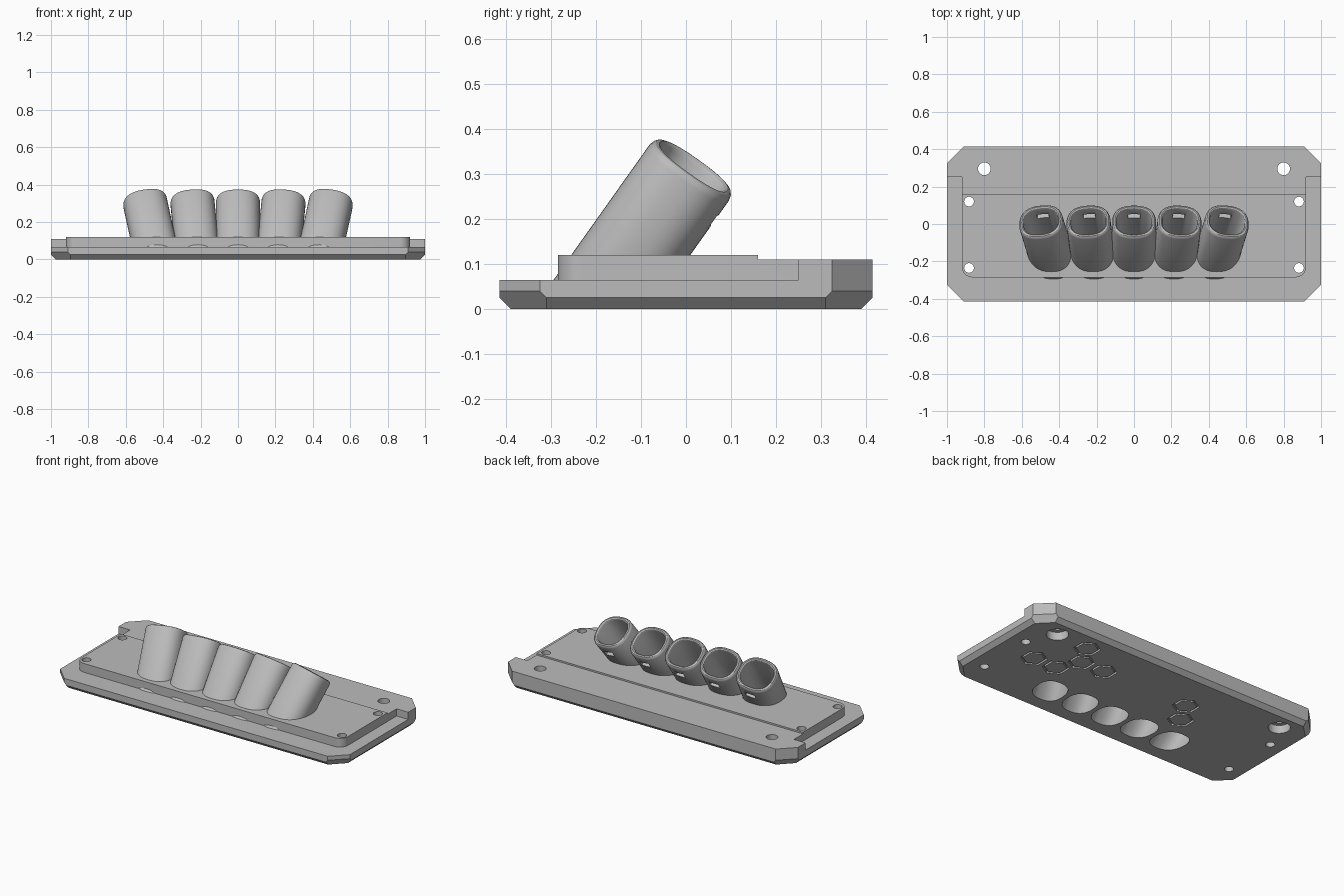
import bpy, bmesh
from math import sin, cos, pi, radians
from mathutils import Vector

if "Cube" in bpy.data.objects:
    bpy.data.objects.remove(bpy.data.objects["Cube"], do_unlink=True)

grey = bpy.data.materials.new("mid_grey")
grey.use_nodes = True
grey.diffuse_color = (0.5, 0.5, 0.5, 1)
grey.node_tree.nodes["Principled BSDF"].inputs["Base Color"].default_value = (0.5, 0.5, 0.5, 1)


def finish(name, bm):
    bmesh.ops.recalc_face_normals(bm, faces=bm.faces)
    mesh = bpy.data.meshes.new(name)
    bm.to_mesh(mesh)
    bm.free()
    mesh.materials.append(grey)
    obj = bpy.data.objects.new(name, mesh)
    bpy.context.collection.objects.link(obj)
    return obj


def loft(name, rings, floor=None):
    """Skin a stack of equal-length rings and cap the ends."""
    bm = bmesh.new()
    loops = [[bm.verts.new(p) for p in ring] for ring in rings]
    n = len(loops[0])
    for a, b in zip(loops, loops[1:]):
        for i in range(n):
            j = (i + 1) % n
            bm.faces.new((a[i], a[j], b[j], b[i]))
    bm.faces.new(loops[0][::-1])
    bm.faces.new(loops[-1])
    if floor is not None:
        geom = bm.verts[:] + bm.edges[:] + bm.faces[:]
        bmesh.ops.bisect_plane(bm, geom=geom, plane_co=(0, 0, floor),
                               plane_no=(0, 0, 1), clear_inner=True)
        bmesh.ops.holes_fill(bm, edges=[e for e in bm.edges if e.is_boundary], sides=0)
    return finish(name, bm)


def prism(name, outline, z0, z1):
    return loft(name, [[(x, y, z) for x, y in outline] for z in (z0, z1)])


def box(name, x, y0, y1, z0, z1):
    return prism(name, [(-x, y0), (x, y0), (x, y1), (-x, y1)], z0, z1)


def disc(x, y, r, sides, turn=0):
    angles = [turn + 2 * pi * i / sides for i in range(sides)]
    return [(x + r * cos(a), y + r * sin(a)) for a in angles]


def combine(target, other, operation):
    mod = target.modifiers.new("combine", "BOOLEAN")
    mod.operation, mod.solver, mod.object = operation, "EXACT", other
    bpy.context.view_layer.objects.active = target
    bpy.ops.object.modifier_apply(modifier=mod.name)
    bpy.data.objects.remove(other, do_unlink=True)


def cut(other):
    combine(body, other, "DIFFERENCE")


def add(other):
    combine(body, other, "UNION")


# Base plate: clipped corners and a bevelled underside
bm = bmesh.new()
for z, x, y, total in ((0, 0.975, 0.39, 1.285), (0.025, 1, 0.415, 1.31),
                       (0.04, 1, 0.415, 1.325), (0.115, 1, 0.415, 1.325)):
    for sx in (-1, 1):
        for sy in (-1, 1):
            bm.verts.new((sx * x, sy * (total - x), z))
            bm.verts.new((sx * (total - y), sy * y, z))
bmesh.ops.convex_hull(bm, input=bm.verts)
bmesh.ops.dissolve_limit(bm, angle_limit=radians(1), verts=bm.verts, edges=bm.edges)
body = finish("base_with_angled_sockets", bm)

# Low ledge in front, leaving the thick rear rail
cut(box("ledge_cutter", 1.2, -0.6, 0.25, 0.065, 0.3))

# Raised deck with rounded front corners
r = 0.055
front = [(0.92 - r + r * cos(a), -0.285 + r + r * sin(a))
         for a in [-pi / 2 + pi / 2 * i / 8 for i in range(9)]]
deck = front + [(0.92, 0.33), (-0.92, 0.33)] + [(-x, y) for x, y in reversed(front)]
add(prism("raised_deck", deck, 0.05, 0.12))
cut(box("rear_trim_cutter", 1.2, 0.16, 0.6, 0.11, 0.3))


# Angled sockets, fanned outwards
class Socket:
    def __init__(self, x, lean):
        self.top = Vector((x, 0.017, 0.317))
        self.axis = Vector((lean, 0.71, 1)).normalized()
        self.side = (Vector((1, 0, 0)) - self.axis * self.axis.x).normalized()
        self.back = self.side.cross(self.axis) * -1

    def point(self, a, b, s):
        return self.top + self.side * a + self.back * b + self.axis * s

    def ring(self, a, b, s, sides=48):
        def power(v):
            return abs(v) ** 0.82 * (1 if v > 0 else -1)
        angles = [2 * pi * i / sides for i in range(sides)]
        return [self.point(a * power(cos(t)), b * power(sin(t)), s) for t in angles]

    def rings(self, profile):
        return [self.ring(w, w - 0.01, s) for s, w in profile]


sockets = [Socket(x, lean) for x, lean in
           ((-0.5, -0.22), (-0.245, -0.1), (0, 0), (0.245, 0.1), (0.5, 0.22))]
for s in sockets:
    outer = [(-0.5, 0.118), (-0.018, 0.118), (-0.008, 0.115), (-0.002, 0.11), (0, 0.104)]
    add(loft("socket", s.rings(outer), floor=0.05))
for s in sockets:
    bore = [(-0.6, 0.093), (-0.014, 0.093), (-0.005, 0.096), (0, 0.102), (0.05, 0.102)]
    cut(loft("bore_cutter", s.rings(bore)))
    # Small window through the rear wall
    back = 1 if s.back.y > 0 else -1
    corners = [(-0.032, -0.09), (0.032, -0.09), (0.032, -0.055), (-0.032, -0.055)]
    cut(loft("window_cutter", [[s.point(a, back * d, h) for a, h in corners]
                               for d in (0.06, 0.14)]))

# Screw holes, the rear pair counterbored from below
for sx in (-1, 1):
    cut(prism("rear_hole_cutter", disc(sx * 0.8, 0.295, 0.034, 24), -0.1, 0.3))
    cut(prism("counterbore_cutter", disc(sx * 0.8, 0.295, 0.062, 32), -0.1, 0.05))
    for y in (0.12, -0.235):
        cut(prism("deck_hole_cutter", disc(sx * 0.882, y, 0.026, 24), -0.1, 0.3))

# Engraved hexagon outlines underneath
for x, y in ((0.73, 0.01), (0.573, 0.01), (0.5, 0.145), (0.573, 0.28),
             (0.341, 0.145), (-0.252, 0.145), (-0.327, 0.01)):
    cut(prism("hexagon_cutter", disc(x, y, 0.076, 6, pi / 6), -0.1, 0.012))
    prism("hexagon_island", disc(x, y, 0.062, 6, pi / 6), 0, 0.02)

bpy.ops.object.select_all(action="DESELECT")
body.select_set(True)
bpy.context.view_layer.objects.active = body
bpy.ops.object.shade_smooth_by_angle(angle=radians(30))
